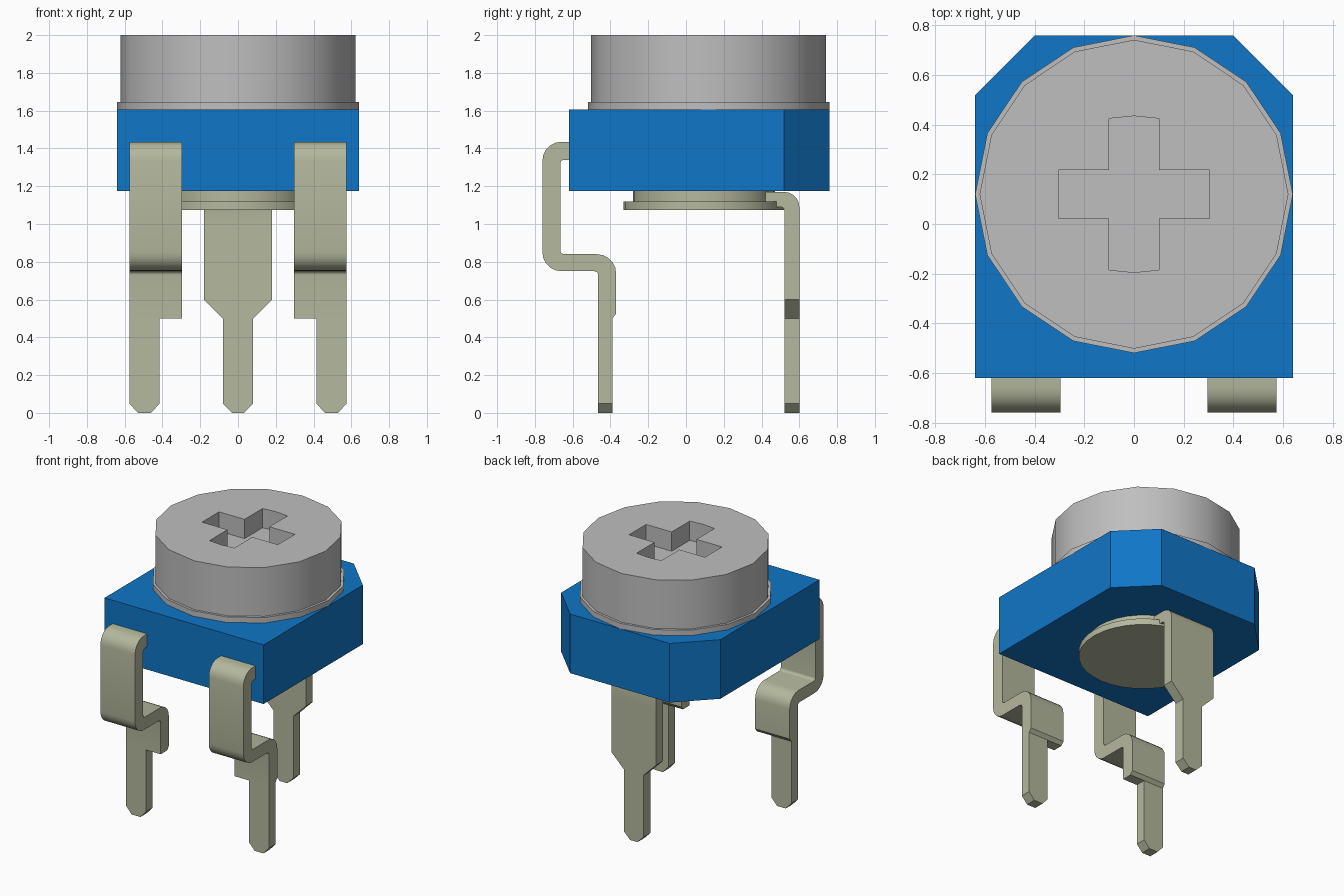
import bpy, bmesh, math
from mathutils import Vector

cube = bpy.data.objects.get("Cube")
if cube:
    bpy.data.objects.remove(cube, do_unlink=True)


def material(name, rgb):
    m = bpy.data.materials.new(name)
    m.use_nodes = True
    m.diffuse_color = (*rgb, 1)
    m.node_tree.nodes["Principled BSDF"].inputs["Base Color"].default_value = (*rgb, 1)
    return m


BLUE = material("blue plastic", (0.005, 0.18, 0.57))
GREY = material("grey plastic", (0.52, 0.52, 0.52))
METAL = material("tinned metal", (0.46, 0.48, 0.34))


def smooth(ob):
    bpy.ops.object.select_all(action="DESELECT")
    ob.select_set(True)
    bpy.context.view_layer.objects.active = ob
    bpy.ops.object.shade_smooth_by_angle(angle=math.radians(32))


def prism(name, outline, axis, lo, hi, mat):
    """Extrude a 2D outline along an axis from lo to hi."""
    def place(p, d):
        c = list(p)
        c.insert("xyz".index(axis), d)
        return c
    bm = bmesh.new()
    face = bm.faces.new([bm.verts.new(place(p, lo)) for p in outline])
    ext = bmesh.ops.extrude_face_region(bm, geom=[face])["geom"]
    shift = Vector(place((0, 0), hi - lo))
    bmesh.ops.translate(bm, vec=shift, verts=[v for v in ext if isinstance(v, bmesh.types.BMVert)])
    bmesh.ops.recalc_face_normals(bm, faces=bm.faces)
    mesh = bpy.data.meshes.new(name)
    bm.to_mesh(mesh)
    bm.free()
    mesh.materials.append(mat)
    ob = bpy.data.objects.new(name, mesh)
    bpy.context.collection.objects.link(ob)
    smooth(ob)
    return ob


def circle(cy, r, n):
    return [(r * math.cos(math.tau * i / n), cy + r * math.sin(math.tau * i / n)) for i in range(n)]


def rounded(corners, steps=5):
    """Round each (u, v, radius) corner of an outline."""
    out = []
    for i, (u, v, r) in enumerate(corners):
        p = Vector((u, v))
        if r == 0:
            out.append(p)
            continue
        a = (Vector(corners[i - 1][:2]) - p).normalized()
        b = (Vector(corners[(i + 1) % len(corners)][:2]) - p).normalized()
        for k in range(steps + 1):
            t = math.pi / 2 * k / steps
            out.append(p + r * (a * (1 - math.sin(t)) + b * (1 - math.cos(t))))
    return out


def mirrored(half):
    """Complete a symmetric outline from its +x half."""
    return half + [(-x, y) for x, y in reversed(half)]


# Housing with two chamfered back corners
prism("housing", mirrored([(0.64, -0.62), (0.64, 0.52), (0.40, 0.76)]), "z", 1.175, 1.605, BLUE)

# Adjustment knob with a cross-shaped recess
CY = 0.12
prism("knob_flange", circle(CY, 0.64, 16), "z", 1.60, 1.645, GREY)
knob = prism("knob", circle(CY, 0.622, 16), "z", 1.62, 2.0, GREY)
arm_end = [(0.1, CY + 0.305), (0, CY + 0.315), (-0.1, CY + 0.305)]
top_half = [(0.305, CY + 0.098), (0.1, CY + 0.098)] + arm_end + [(-0.1, CY + 0.098), (-0.305, CY + 0.098)]
cross = top_half + [(-x, 2 * CY - y) for x, y in top_half]
cutter = prism("cross_cutter", cross, "z", 1.86, 2.1, GREY)
cutter.hide_render = True
cut = knob.modifiers.new("cross", "BOOLEAN")
cut.operation, cut.solver, cut.object = "DIFFERENCE", "EXACT", cutter
bpy.context.view_layer.objects.active = knob
bpy.ops.object.modifier_apply(modifier=cut.name)
bpy.data.objects.remove(cutter, do_unlink=True)
smooth(knob)

# Rivet under the housing
prism("rivet_neck", circle(0.095, 0.375, 32), "z", 1.11, 1.18, METAL)
prism("rivet_head", circle(0.095, 0.425, 32), "z", 1.075, 1.12, METAL)

# Rear pin: bent top strip, then a tapering blade
bend = [(0.40, 1.17, 0), (0.60, 1.17, 0.08), (0.60, 1.0, 0), (0.522, 1.0, 0),
        (0.522, 1.09, 0.02), (0.40, 1.09, 0)]
prism("rear_pin_bend", rounded(bend), "x", -0.18, 0.18, METAL)
blade = [(0.03, 0), (0.08, 0.05), (0.08, 0.5), (0.18, 0.6), (0.18, 1.0)]
prism("rear_pin_blade", mirrored(blade), "y", 0.522, 0.60, METAL)

# Front pins: stepped strip with a narrow tail on the outer side
strip = [(-0.60, 1.435, 0), (-0.76, 1.435, 0.1), (-0.76, 0.75, 0.1), (-0.465, 0.75, 0.02),
         (-0.465, 0.5, 0), (-0.39, 0.5, 0), (-0.37, 0.525, 0), (-0.37, 0.84, 0.1),
         (-0.665, 0.84, 0.02), (-0.665, 1.34, 0.02), (-0.60, 1.34, 0)]
tail = [(0.46, 0), (0.53, 0), (0.575, 0.05), (0.575, 0.5), (0.415, 0.5), (0.415, 0.05)]
for side, s in (("left", 1), ("right", -1)):
    prism(f"{side}_front_pin_strip", rounded(strip), "x", s * 0.297, s * 0.575, METAL)
    prism(f"{side}_front_pin_tail", [(s * x, z) for x, z in tail], "y", -0.465, -0.39, METAL)
